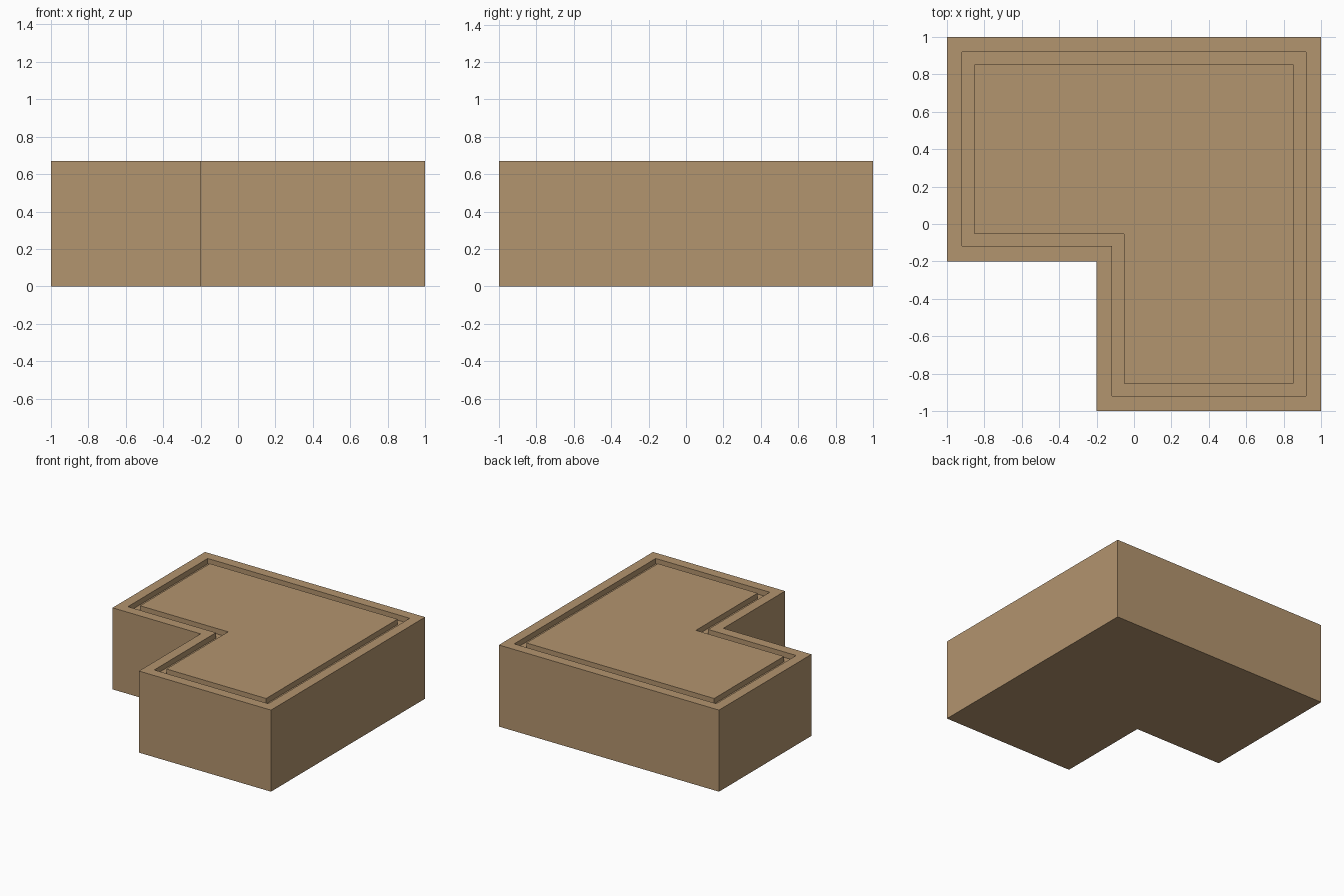
import bpy, bmesh

if "Cube" in bpy.data.objects:
    bpy.data.objects.remove(bpy.data.objects["Cube"])

HEIGHT = 0.67        # overall height
GROOVE_OUT = 0.082   # groove edges, measured in from the outer wall
GROOVE_IN = 0.147
GROOVE_DEPTH = 0.045

tan = bpy.data.materials.new("tan")
tan.diffuse_color = (0.45, 0.297, 0.157, 1)
tan.use_nodes = True
tan.node_tree.nodes["Principled BSDF"].inputs["Base Color"].default_value = tan.diffuse_color


def l_outline(inset):
    """L-shaped plan, every side moved inwards by inset."""
    a, n = 1 - inset, -0.2 + inset
    return [(n, -a), (a, -a), (a, a), (-a, a), (-a, n), (n, n)]


bm = bmesh.new()


def ring(inset, z):
    return [bm.verts.new((x, y, z)) for x, y in l_outline(inset)]


# Concentric rings: base, outer wall, rim, groove walls and floor, flush centre
floor = HEIGHT - GROOVE_DEPTH
rings = [ring(i, z) for i, z in (
    (0, 0), (0, HEIGHT), (GROOVE_OUT, HEIGHT), (GROOVE_OUT, floor),
    (GROOVE_IN, floor), (GROOVE_IN, HEIGHT))]

for lower, upper in zip(rings, rings[1:]):
    for k in range(6):
        m = (k + 1) % 6
        bm.faces.new((lower[k], lower[m], upper[m], upper[k]))

# Underside and raised centre
bm.faces.new(rings[0][::-1])
bm.faces.new(rings[-1])
bmesh.ops.recalc_face_normals(bm, faces=bm.faces)

mesh = bpy.data.meshes.new("grooved_l_block")
bm.to_mesh(mesh)
bm.free()
mesh.materials.append(tan)
block = bpy.data.objects.new("grooved_l_block", mesh)
bpy.context.collection.objects.link(block)
